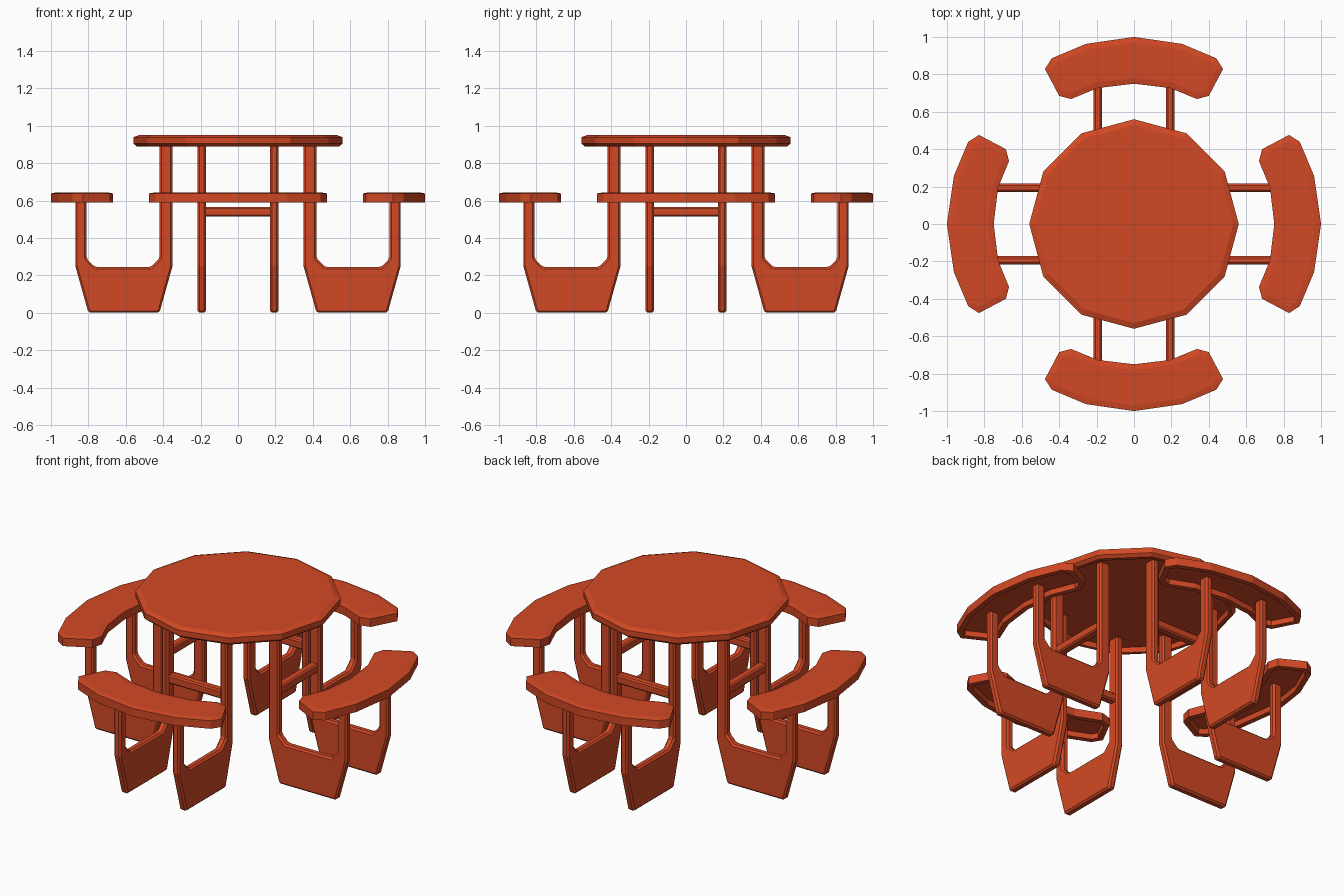
import bpy
import bmesh
from math import cos, sin, pi
from mathutils import Matrix

cube = bpy.data.objects.get("Cube")
if cube:
    bpy.data.objects.remove(cube, do_unlink=True)

# One painted finish for every part
paint = bpy.data.materials.new("orange_red_paint")
paint.use_nodes = True
COLOUR = (0.65, 0.066, 0.018, 1)
paint.diffuse_color = COLOUR
paint.node_tree.nodes["Principled BSDF"].inputs["Base Color"].default_value = COLOUR


def add_object(name, bm, angle=0, bevel=0):
    bmesh.ops.recalc_face_normals(bm, faces=bm.faces)
    mesh = bpy.data.meshes.new(name)
    bm.to_mesh(mesh)
    bm.free()
    mesh.materials.append(paint)
    obj = bpy.data.objects.new(name, mesh)
    bpy.context.collection.objects.link(obj)
    obj.rotation_euler.z = angle
    if bevel:
        mod = obj.modifiers.new("soft_edges", 'BEVEL')
        mod.width = bevel
        mod.segments = 1
        mod.limit_method = 'ANGLE'
    return obj


def prism(points, offset):
    """Extrude a closed outline of 3D points along offset."""
    bm = bmesh.new()
    base = bm.faces.new([bm.verts.new(p) for p in points])
    result = bmesh.ops.extrude_face_region(bm, geom=[base], use_keep_orig=True)
    verts = [v for v in result["geom"] if isinstance(v, bmesh.types.BMVert)]
    bmesh.ops.translate(bm, verts=verts, vec=offset)
    bmesh.ops.recalc_face_normals(bm, faces=bm.faces)
    return bm


def slab(outline, z0, z1, steps_top, steps_bottom):
    """Flat slab whose top and bottom are shaped by (inset, depth) steps."""
    bm = prism([(x, y, z0) for x, y in outline], (0, 0, z1 - z0))
    for up, steps in ((1, steps_top), (-1, steps_bottom)):
        bm.normal_update()
        face = max(bm.faces, key=lambda f: up * f.calc_center_median().z)
        for inset, depth in steps:
            bmesh.ops.inset_region(bm, faces=[face], thickness=inset,
                                   depth=0, use_even_offset=True)
            bmesh.ops.translate(bm, verts=face.verts, vec=(0, 0, up * depth))
    return bm


# Twelve-sided tabletop with chamfered rim and hollow underside
ring = [(0.56 * cos(i * pi / 6), 0.56 * sin(i * pi / 6)) for i in range(12)]
add_object("tabletop", slab(ring, 0.905, 0.938, [(0.03, 0.012)],
                            [(0.018, 0.015), (0.02, 0), (0.004, -0.03)]))

# Half outline of a curved bench on the +x side, mirrored across its middle
half = [(0.75, 0), (0.727, 0.193), (0.668, 0.337), (0.685, 0.40),
        (0.829, 0.476), (0.886, 0.44), (0.963, 0.257), (1.0, 0)]
bench = half + [(x, -y) for x, y in reversed(half[1:-1])]

# Side profile of a leg frame: two posts joined by a broad foot
frame = [(0.42, 0), (0.80, 0), (0.87, 0.25), (0.87, 0.62), (0.81, 0.62),
         (0.81, 0.29), (0.765, 0.245), (0.465, 0.245), (0.42, 0.29),
         (0.42, 0.925), (0.35, 0.925), (0.35, 0.25)]

for i, side in enumerate(("left", "back", "right", "front")):
    turn = i * pi / 2
    add_object(side + "_bench", slab(bench, 0.59, 0.638, [(0.03, 0.006)],
                                     [(0.03, 0), (0.004, -0.03)]), turn)
    for label, y in (("a", -0.217), ("b", 0.172)):
        add_object(f"{side}_leg_frame_{label}",
                   prism([(x, y, z) for x, z in frame], (0, 0.045, 0)),
                   turn, 0.01)
    # Crossbar between the two inner posts
    bar = bmesh.new()
    bmesh.ops.create_cube(bar, size=1, matrix=Matrix.Translation((0.385, 0, 0.54))
                          @ Matrix.Diagonal((0.05, 0.36, 0.052, 1)))
    add_object(side + "_crossbar", bar, turn, 0.008)
